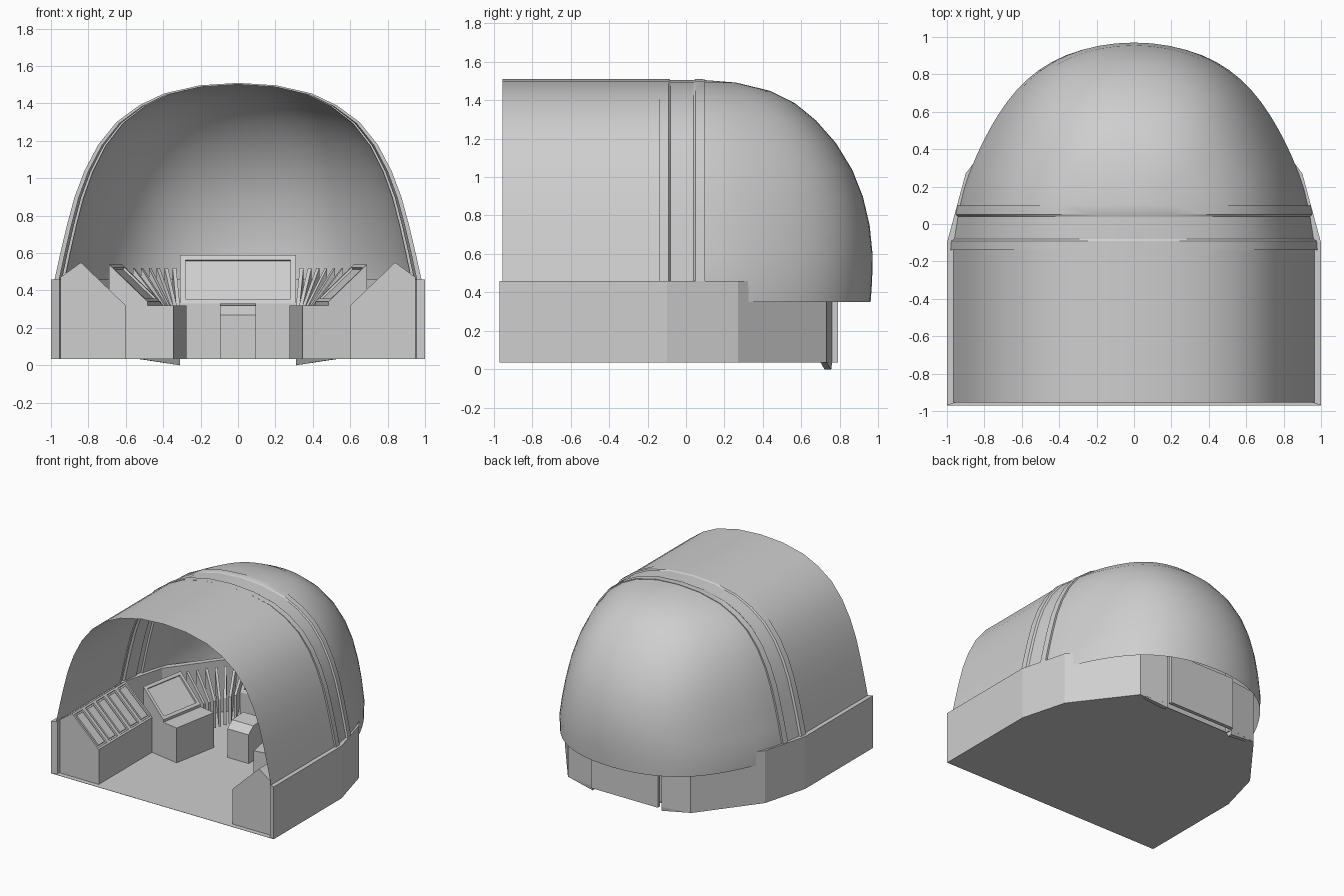
import bpy, bmesh, math
from mathutils import Vector

cube = bpy.data.objects.get("Cube")
if cube:
    bpy.data.objects.remove(cube, do_unlink=True)

GREY = (0.62, 0.62, 0.62, 1)
mat = bpy.data.materials.new("light grey")
mat.use_nodes = True
mat.diffuse_color = GREY
mat.node_tree.nodes["Principled BSDF"].inputs["Base Color"].default_value = GREY

FLOOR = 0.035
WALL_TOP = 0.46


def loft(name, rings, solid=True, inset=None, margin=0.022, detail=False, mirror=False):
    """Skin a row of point rings; optionally recess one strip of faces."""
    bm = bmesh.new()
    grid = [[bm.verts.new(p) for p in ring] for ring in rings]
    n = len(grid[0])
    strip = []
    for a, b in zip(grid, grid[1:]):
        for i in range(n if solid else n - 1):
            j = (i + 1) % n
            f = bm.faces.new((a[i], a[j], b[j], b[i]))
            if i == inset:
                strip.append(f)
    if solid:
        bm.faces.new(grid[0])
        bm.faces.new(grid[-1])
    else:
        bmesh.ops.remove_doubles(bm, verts=bm.verts, dist=0.0005)
    bmesh.ops.recalc_face_normals(bm, faces=bm.faces)
    if strip:
        bmesh.ops.inset_individual(bm, faces=strip, thickness=margin, depth=0)
        bmesh.ops.inset_individual(bm, faces=strip, thickness=0.003, depth=-0.012)
        if detail:
            bmesh.ops.inset_individual(bm, faces=strip, thickness=0.015, depth=0)
            bmesh.ops.inset_individual(bm, faces=strip, thickness=0.003, depth=0.01)
    me = bpy.data.meshes.new(name)
    bm.to_mesh(me)
    bm.free()
    me.materials.append(mat)
    ob = bpy.data.objects.new(name, me)
    bpy.context.collection.objects.link(ob)
    if not solid:
        bpy.ops.object.select_all(action='DESELECT')
        bpy.context.view_layer.objects.active = ob
        ob.select_set(True)
        bpy.ops.object.shade_smooth_by_angle(angle=math.radians(30))
    if mirror:
        ob.modifiers.new("mirror", 'MIRROR')


def prism(name, profile, start, end, parts=1, **kw):
    """Sweep an (outward, height) profile from start to end on the floor plan."""
    a, b = Vector((*start, 0)), Vector((*end, 0))
    u = (b - a).normalized()
    out = Vector((u.y, -u.x, 0))
    rings = []
    for k in range(parts + 1):
        base = a.lerp(b, k / parts)
        rings.append([base + out * t + Vector((0, 0, z)) for t, z in profile])
    loft(name, rings, **kw)


# Roof section: half width, height, and how far back the dome reaches there
SECTION = [(0.965, 0.46, 0.968), (0.935, 0.6, 0.97), (0.9, 0.75, 0.955),
           (0.86, 0.9, 0.92), (0.808, 1.04, 0.865), (0.735, 1.18, 0.78),
           (0.64, 1.3, 0.675), (0.52, 1.39, 0.565), (0.39, 1.453, 0.44),
           (0.2, 1.497, 0.26), (0, 1.51, 0.1)]


def lift(z, s):
    return WALL_TOP + (z - WALL_TOP) * s


# Vaulted roof: front tunnel, then two raised bands with a groove between
half = [(w, z) for w, z, _ in SECTION]
arch = half + [(-w, z) for w, z in reversed(half[:-1])]


def vault(name, stations):
    loft(name, [[(w * sx, y, lift(z, sz)) for w, z in arch] for y, sx, sz in stations],
         solid=False)


vault("vault_roof", [(-0.955, 1, 1), (-0.14, 1, 1)])
vault("front_band", [(-0.14, 0.99, 0.992), (-0.14, 1.016, 1), (-0.09, 1.012, 1),
                     (-0.08, 0.995, 0.994)])
vault("band_groove", [(-0.08, 0.995, 0.994), (0.04, 0.975, 0.994)])
vault("rear_band", [(0.04, 0.975, 0.994), (0.05, 0.987, 0.999), (0.1, 0.978, 0.998),
                    (0.1, 0.96, 0.992)])

# Rounded rear dome
rings = []
for w, z, back in [(0.965, 0.35, 0.96)] + SECTION:
    ring = []
    for k in range(33):
        t = math.pi * k / 32
        squeeze = 1 - 0.06 * math.sin(3 * min(t, math.pi - t))
        ring.append((w * 0.963 * math.cos(t) * squeeze,
                     0.1 + (back - 0.1) * math.sin(t), lift(z, 0.994)))
    rings.append(ring)
loft("rear_dome", rings, solid=False)

# Base: floor, side walls, rear panel and the wall tips that dip below the floor
outer = [(1, -0.97), (1, -0.1), (0.9, 0.27), (0.55, 0.73), (0.31, 0.76)]
inner = [(0.955, -0.955), (0.955, -0.1), (0.86, 0.25), (0.53, 0.69), (0.31, 0.72)]
edge = outer + [(0.3, 0.71)]
plan = edge + [(-x, y) for x, y in reversed(edge)]
loft("floor", [[(x, y, z) for x, y in plan] for z in (FLOOR, FLOOR + 0.002)])
loft("side_wall", [[(*o, FLOOR), (*o, WALL_TOP), (*i, WALL_TOP), (*i, FLOOR)]
                   for o, i in zip(outer, inner)], mirror=True)
prism("rear_panel", [(0, FLOOR), (0, WALL_TOP), (0.03, WALL_TOP), (0.03, FLOOR)],
      (0.3, 0.76), (-0.3, 0.76))
loft("wall_tip", [[(0.54, 0.73, FLOOR), (0.31, 0.76, FLOOR), (0.31, 0.755, 0)],
                  [(0.53, 0.7, FLOOR), (0.31, 0.7, FLOOR), (0.31, 0.72, 0)]], mirror=True)

# Front side consoles with a row of recessed instrument strips
prism("side_console", [(0, FLOOR), (0, 0.47), (0.11, 0.55), (0.35, 0.32), (0.35, FLOOR)],
      (-0.95, -0.93), (-0.95, -0.24), parts=5, inset=2, detail=True, mirror=True)

# Angled consoles with a sloping screen and a desk
prism("angled_console", [(0, FLOOR), (0, 0.54), (0.21, 0.34), (0.21, 0.32),
                         (0.35, 0.32), (0.35, FLOOR)],
      (-0.69, -0.23), (-0.62, 0.15), inset=1, margin=0.035, mirror=True)

# Fan of thin ribs filling each rear corner
RIBS = 7
for k in range(RIBS):
    f = k / (RIBS - 1)
    foot = Vector((-0.42 + 0.1 * f, 0.17 + 0.25 * f, 0))
    top = Vector((-0.6 + 0.26 * f, 0.21 + 0.36 * f, 0))
    side = (top - foot).normalized().cross(Vector((0, 0, 1))) * 0.01
    rib = [foot + Vector((0, 0, 0.1)), foot + Vector((0, 0, 0.32)),
           top + Vector((0, 0, 0.52)), top + Vector((0, 0, 0.38))]
    loft(f"corner_rib_{k + 1}", [[p + side for p in rib], [p - side for p in rib]],
         mirror=True)

# Centre console with the main screen, and the desk in front of it
prism("centre_console", [(0, FLOOR), (0, 0.59), (0.1, 0.59), (0.22, 0.33), (0.22, FLOOR)],
      (-0.31, 0.69), (0.31, 0.69), inset=2, margin=0.04)
prism("centre_desk", [(0, FLOOR), (0, 0.33), (0.14, 0.32), (0.2, 0.27), (0.2, FLOOR)],
      (-0.095, 0.2), (0.095, 0.2))
